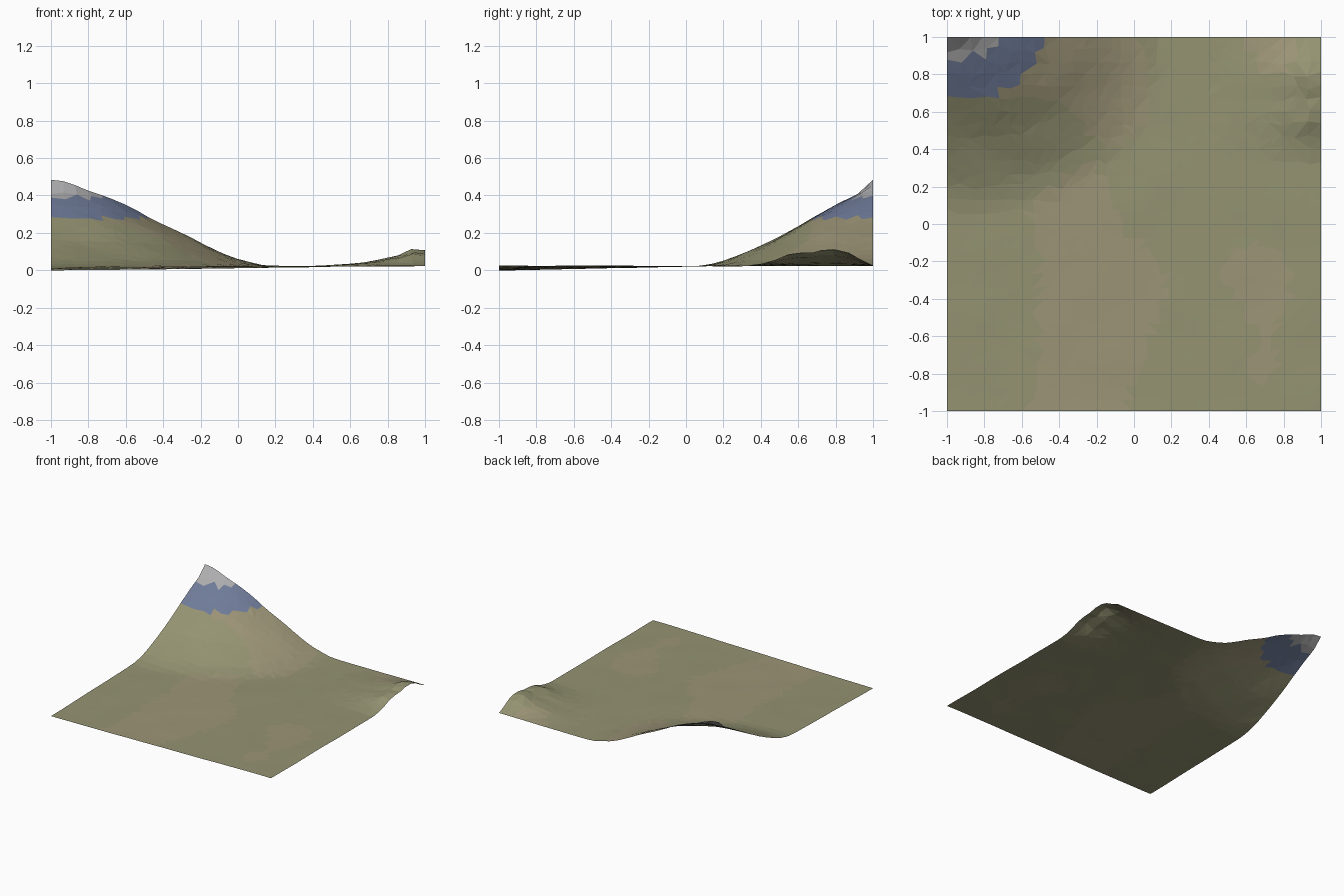
import bpy, bmesh, random
from mathutils import Vector, noise

if "Cube" in bpy.data.objects:
    bpy.data.objects.remove(bpy.data.objects["Cube"])

random.seed(4)
CELLS = 30


def lerp_profile(points, t):
    if t <= points[0][0]:
        return points[0][1]
    for (a, va), (b, vb) in zip(points, points[1:]):
        if t <= b:
            return va + (vb - va) * (t - a) / (b - a)
    return points[-1][1]


# Mountain height against distance from a summit just past the back left corner
MOUNTAIN = [(.245, .49), (.255, .47), (.296, .43), (.444, .357), (.63, .252),
            (.816, .15), (.93, .098), (1.03, .06), (1.14, .034), (1.2, .03)]
# Small ridge at the right edge: profile across x and along y
RIDGE_X = [(.42, 0), (.5, .08), (.6, .13), (.7, .22), (.8, .5), (.87, .65), (.93, 1), (1, .92)]
RIDGE_Y = [(.36, 0), (.5, .4), (.57, .75), (.65, .7), (.75, .95), (.8, 1),
           (.87, .8), (.95, .3), (1, .05)]


def height(x, y):
    r = (max(0, x + 1) ** 2.5 + (1.245 - y) ** 2.5) ** .4
    z = lerp_profile(MOUNTAIN, r)
    # plain sinks gently towards the front left
    z -= .022 * min(1, max(0, .1 - y)) * min(1, max(0, .5 - .7 * x))
    z += .095 * lerp_profile(RIDGE_X, x) * lerp_profile(RIDGE_Y, y)
    bump = noise.noise(Vector((x * 4, y * 4, 3.7)))
    return z + bump * (.003 + .008 * min(1, max(0, (z - .04) * 12)) * (z < .3))


def material(name, rgb):
    m = bpy.data.materials.new(name)
    m.diffuse_color = (*rgb, 1)
    m.use_nodes = True
    m.node_tree.nodes["Principled BSDF"].inputs["Base Color"].default_value = m.diffuse_color
    return m


# Terrain sheet: jittered grid, randomly split into triangles
bm = bmesh.new()
bmesh.ops.create_grid(bm, x_segments=CELLS, y_segments=CELLS, size=1)
step = 2 / CELLS
for v in bm.verts:
    x, y = v.co.x, v.co.y
    if abs(x) < .999:
        v.co.x += random.uniform(-.25, .25) * step
    if abs(y) < .999:
        v.co.y += random.uniform(-.25, .25) * step
    v.co.z = height(v.co.x, v.co.y)
for f in list(bm.faces):
    a, b = (0, 2) if random.random() < .5 else (1, 3)
    vs = list(f.verts)
    bmesh.utils.face_split(f, vs[a], vs[b])
low = min(v.co.z for v in bm.verts)
for v in bm.verts:
    v.co.z -= low

# Colour bands: grass, dry grass, rock, snow
for f in bm.faces:
    c = f.calc_center_median()
    if c.z > .39:
        f.material_index = 3
    elif c.z > .275:
        f.material_index = 2
    else:
        f.material_index = int(noise.noise(Vector((c.x * 1.6, c.y * 1.6, 8.2))) > .22)
    f.smooth = False

mesh = bpy.data.meshes.new("terrain")
bm.to_mesh(mesh)
bm.free()
for m in (material("grass", (.30, .295, .17)), material("dry_grass", (.335, .30, .185)),
          material("rock", (.16, .20, .32)), material("snow", (.42, .42, .43))):
    mesh.materials.append(m)
terrain = bpy.data.objects.new("terrain", mesh)
bpy.context.collection.objects.link(terrain)
